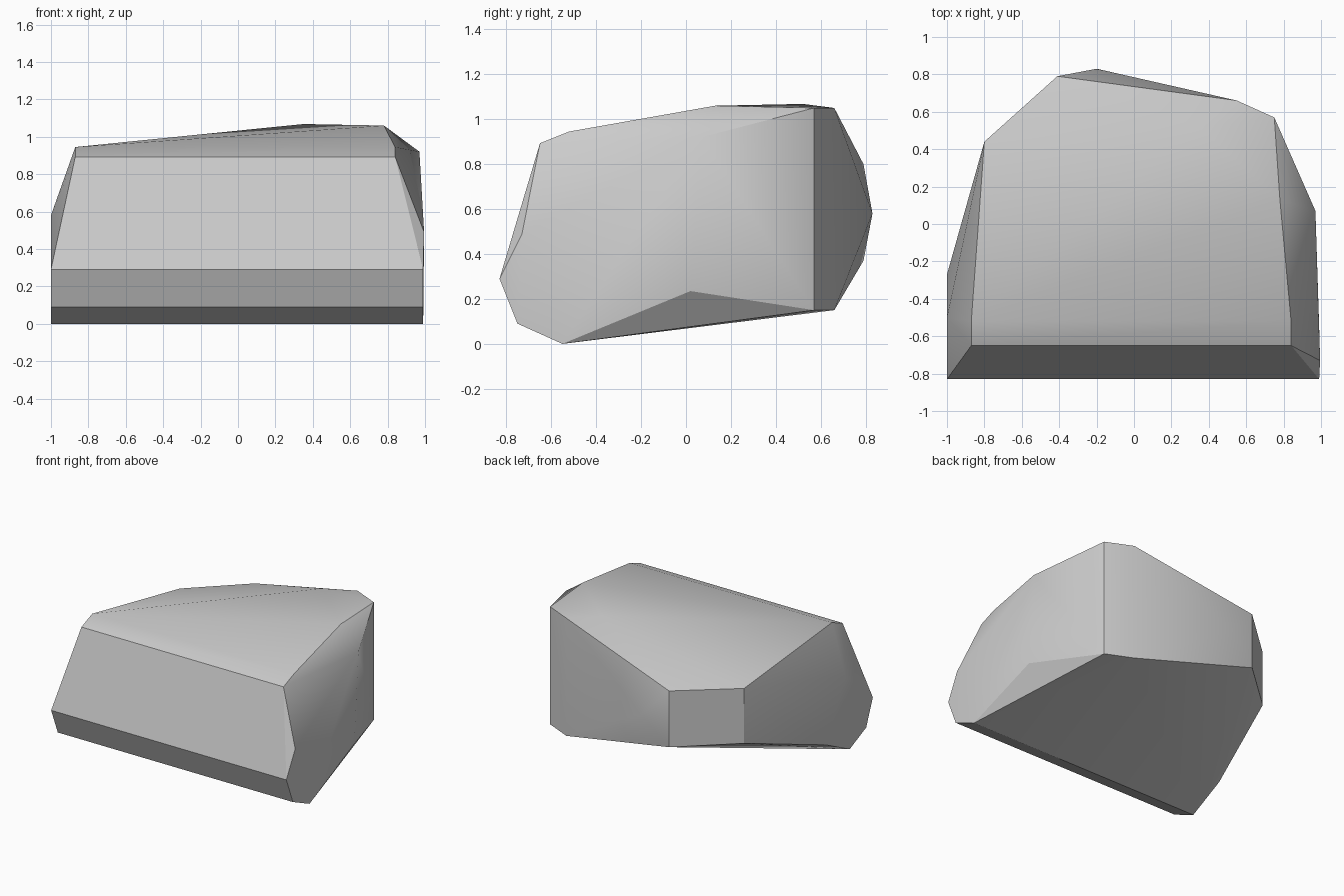
import bpy
import bmesh
import math

cube = bpy.data.objects.get("Cube")
if cube:
    bpy.data.objects.remove(cube, do_unlink=True)

# One plain stone colour
stone = bpy.data.materials.new("stone_grey")
stone.use_nodes = True
grey = (0.6, 0.6, 0.6, 1.0)
stone.diffuse_color = grey
stone.node_tree.nodes["Principled BSDF"].inputs["Base Color"].default_value = grey

# Front profile as (left x, right x, y, z), from underside to top
front_profile = [
    (-1.0, 0.99, -0.55, 0.0),
    (-1.0, 0.99, -0.75, 0.09),
    (-1.0, 0.99, -0.83, 0.29),
    (-0.87, 0.84, -0.65, 0.893),
    (-0.87, 0.84, -0.52, 0.945),
]
points = [(x, y, z) for a, b, y, z in front_profile for x in (a, b)]

# Upright corner edges as (x, y, bottom z, top z)
for x, y, low, high in [
    (0.75, 0.57, 0.15, 1.05),
    (0.55, 0.66, 0.15, 1.05),
    (-0.41, 0.79, 0.37, 0.80),
    (-0.80, 0.44, 0.37, 0.79),
]:
    points += [(x, y, low), (x, y, high)]

# Single bumps on the sides, back and top
points += [
    (-1.0, -0.27, 0.14), (-1.0, -0.50, 0.58),
    (0.97, 0.02, 0.235), (0.97, 0.07, 0.92), (0.995, -0.73, 0.49),
    (-0.20, 0.83, 0.58),
    (0.78, 0.13, 1.06), (0.35, 0.52, 1.068),
]

# Wrap the corners into a closed boulder
bm = bmesh.new()
for p in points:
    bm.verts.new(p)
hull = bmesh.ops.convex_hull(bm, input=bm.verts)
loose = {g for g in hull["geom_interior"] + hull["geom_unused"]
         if isinstance(g, bmesh.types.BMVert)}
bmesh.ops.delete(bm, geom=list(loose), context="VERTS")
bmesh.ops.recalc_face_normals(bm, faces=bm.faces)

mesh = bpy.data.meshes.new("boulder")
bm.to_mesh(mesh)
bm.free()
mesh.materials.append(stone)
boulder = bpy.data.objects.new("boulder", mesh)
bpy.context.collection.objects.link(boulder)

# Soft shading over shallow bends, sharp main edges
bpy.ops.object.select_all(action="DESELECT")
boulder.select_set(True)
bpy.context.view_layer.objects.active = boulder
bpy.ops.object.shade_smooth_by_angle(angle=math.radians(30))
